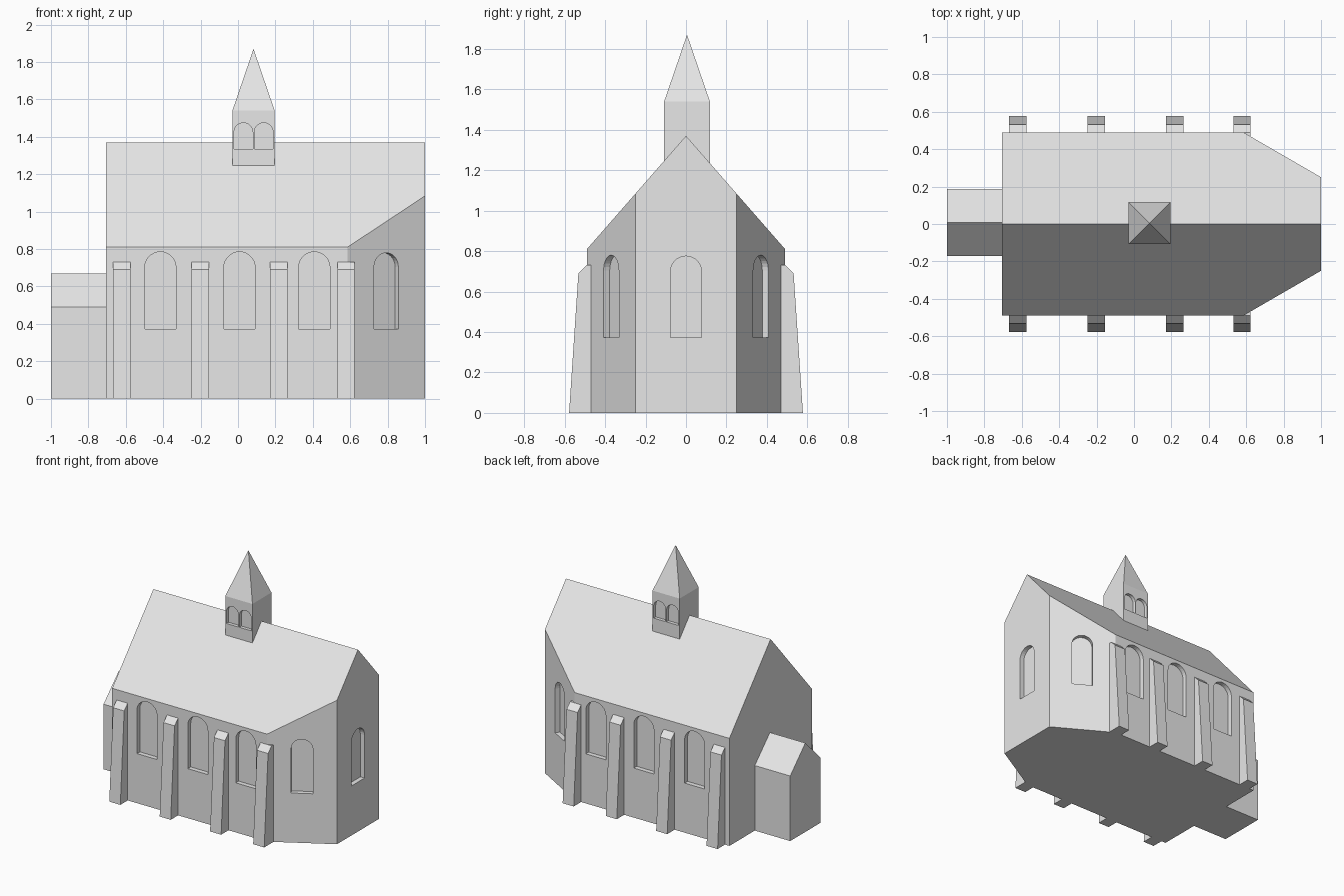
import bpy, bmesh, math
from mathutils import Matrix, Vector

if "Cube" in bpy.data.objects:
    bpy.data.objects.remove(bpy.data.objects["Cube"])

stone = bpy.data.materials.new("plain_grey")
stone.diffuse_color = (0.8, 0.8, 0.8, 1)
stone.use_nodes = True
stone.node_tree.nodes["Principled BSDF"].inputs["Base Color"].default_value = stone.diffuse_color


def finish(name, bm):
    bmesh.ops.recalc_face_normals(bm, faces=bm.faces)
    me = bpy.data.meshes.new(name)
    bm.to_mesh(me)
    bm.free()
    me.materials.append(stone)
    ob = bpy.data.objects.new(name, me)
    bpy.context.collection.objects.link(ob)
    return ob


def prism(bm, points, direction):
    """Extrude a closed outline of 3D points along a direction."""
    f = bm.faces.new([bm.verts.new(p) for p in points])
    r = bmesh.ops.extrude_face_region(bm, geom=[f], use_keep_orig=True)
    moved = [v for v in r["geom"] if isinstance(v, bmesh.types.BMVert)]
    bmesh.ops.translate(bm, verts=moved, vec=direction)
    return list(f.verts) + moved


def gable(bm, x0, x1, yc, half, eave, ridge):
    pts = [(-half, 0), (half, 0), (half, eave), (0, ridge), (-half, eave)]
    return prism(bm, [(x0, yc + y, z) for y, z in pts], (x1 - x0, 0, 0))


def arch(bm, pos, angle, width, z0, z1, depth):
    """Round-headed cutter entering a wall whose outward side is -y turned by angle."""
    r = width / 2
    pts = [(-r, -0.08, z0), (r, -0.08, z0)]
    for i in range(15):
        a = math.pi * i / 14
        pts.append((r * math.cos(a), -0.08, z1 - r + r * math.sin(a)))
    verts = prism(bm, pts, (0, 0.08 + depth, 0))
    m = Matrix.Translation((pos[0], pos[1], 0)) @ Matrix.Rotation(angle, 4, 'Z')
    bmesh.ops.transform(bm, matrix=m, verts=verts)


def carve(ob, cutter):
    mod = ob.modifiers.new("recesses", 'BOOLEAN')
    mod.operation = 'DIFFERENCE'
    mod.solver = 'EXACT'
    mod.object = cutter
    dg = bpy.context.evaluated_depsgraph_get()
    me = bpy.data.meshes.new_from_object(ob.evaluated_get(dg))
    ob.modifiers.clear()
    ob.data = me
    bpy.data.objects.remove(cutter)


# nave: gabled hall with the two east corners sliced off
HALF = 0.49
A, B = Vector((0.585, -HALF, 0)), Vector((1.0, -0.25, 0))
bm = bmesh.new()
gable(bm, -0.705, 1.0, 0, HALF, 0.81, 1.37)
for s in (1, -1):
    n = Vector((B.y - A.y, -(B.x - A.x) * s, 0))
    r = bmesh.ops.bisect_plane(bm, geom=bm.verts[:] + bm.edges[:] + bm.faces[:],
                               plane_co=(A.x, A.y * s, 0), plane_no=n, clear_outer=True)
    cut = [e for e in r["geom_cut"] if isinstance(e, bmesh.types.BMEdge)]
    bmesh.ops.edgeloop_fill(bm, edges=cut)
nave = finish("nave", bm)

# nave window recesses
bm = bmesh.new()
skew = math.atan2(B.y - A.y, B.x - A.x)
mid = (A + B) / 2
for x in (-0.415, 0.008, 0.408):
    arch(bm, (x, -HALF), 0, 0.167, 0.373, 0.785, 0.035)
    arch(bm, (x, HALF), math.pi, 0.167, 0.373, 0.785, 0.035)
arch(bm, (mid.x, mid.y), skew, 0.15, 0.373, 0.78, 0.035)
arch(bm, (mid.x, -mid.y), math.pi - skew, 0.15, 0.373, 0.78, 0.035)
arch(bm, (1.0, 0), math.pi / 2, 0.155, 0.373, 0.775, 0.035)
carve(nave, finish("window_cutter", bm))

# west porch
bm = bmesh.new()
gable(bm, -1.0, -0.70, 0.008, 0.18, 0.49, 0.67)
finish("porch", bm)

# leaning buttresses on both sides
profile = [(0.47, 0), (0.578, 0), (0.532, 0.69), (0.49, 0.732), (0.47, 0.732)]
for x in (-0.622, -0.202, 0.218, 0.577):
    for s, side in ((-1, "front"), (1, "back")):
        bm = bmesh.new()
        prism(bm, [(x - 0.046, s * y, z) for y, z in profile], (0.092, 0, 0))
        finish("buttress_" + side, bm)

# bell turret straddling the ridge
TX, TY, TH = 0.083, 0.005, 0.113
corners = [(TX + i * TH, TY + j * TH) for i, j in ((-1, -1), (1, -1), (1, 1), (-1, 1))]
bm = bmesh.new()
prism(bm, [(x, y, 1.23) for x, y in corners], (0, 0, 0.31))
turret = finish("bell_turret", bm)
bm = bmesh.new()
for dx in (-0.054, 0.054):
    arch(bm, (TX + dx, TY - TH), 0, 0.1, 1.335, 1.475, 0.025)
    arch(bm, (TX + dx, TY + TH), math.pi, 0.1, 1.335, 1.475, 0.025)
carve(turret, finish("belfry_cutter", bm))

# pyramid spire
bm = bmesh.new()
base = [bm.verts.new((x, y, 1.54)) for x, y in corners]
tip = bm.verts.new((TX, TY, 1.87))
bm.faces.new(base[::-1])
for i in range(4):
    bm.faces.new((base[i], base[(i + 1) % 4], tip))
finish("spire", bm)
